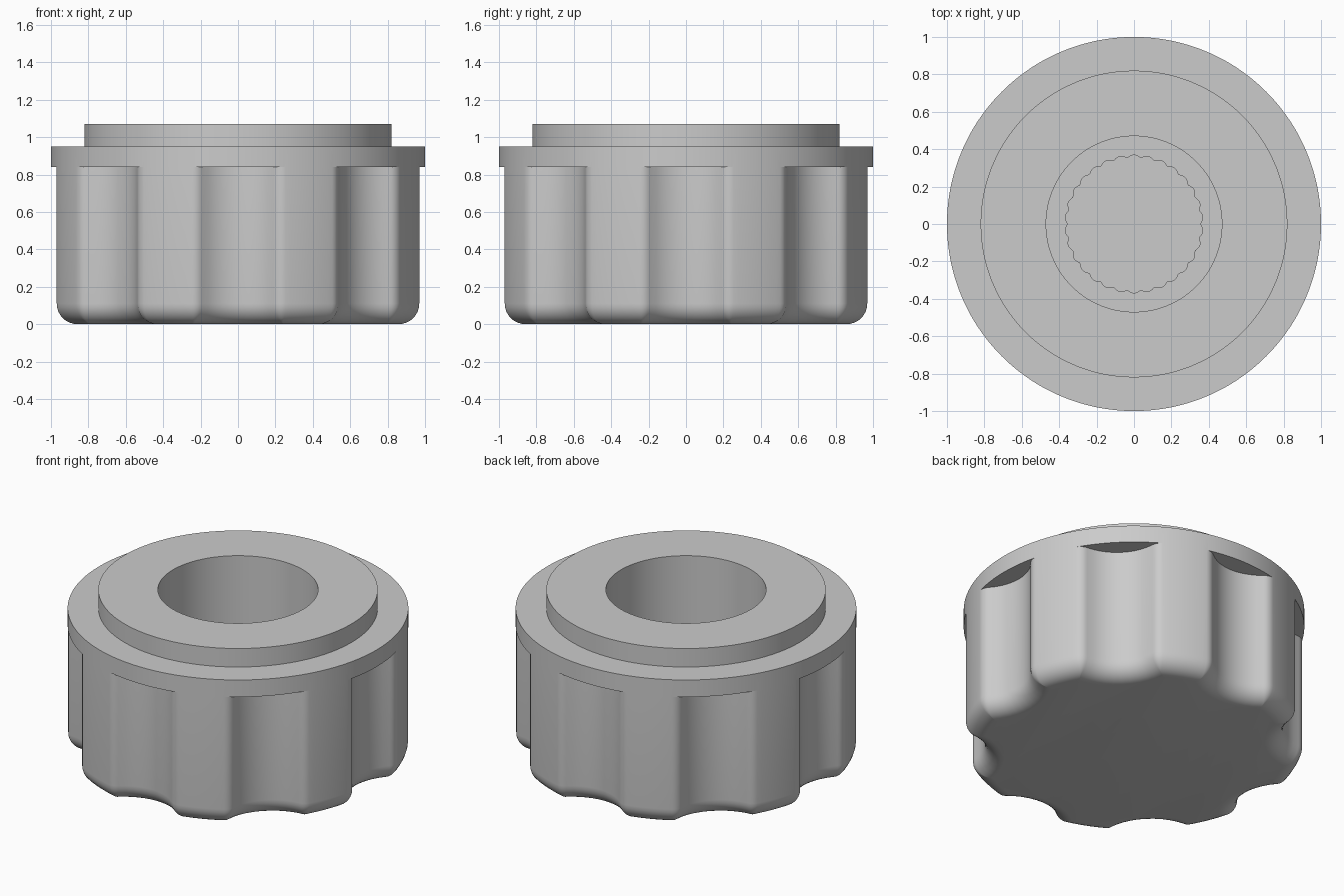
import bpy, bmesh
from math import pi, sin, cos, acos, atan2, hypot

cube = bpy.data.objects.get("Cube")
if cube:
    bpy.data.objects.remove(cube, do_unlink=True)

FLUTES, TEETH = 8, 30
SECTOR = 2 * pi / FLUTES
CORNER, BOTTOM_ROUND = 0.07, 0.11      # vertical and bottom edge rounding
FLUTE_DEEP, FLUTE_EDGE = 0.88, 0.255   # deepest radius, half width

# Flute circle tangent to the corner rounding
edge = atan2(FLUTE_EDGE, (1 - FLUTE_EDGE ** 2) ** 0.5)
cx, cy = (1 - CORNER) * cos(edge), (1 - CORNER) * sin(edge)
k = FLUTE_DEEP - cx
FLUTE_R = (k * k + cy * cy - CORNER ** 2) / (2 * (CORNER - k))
FLUTE_C = FLUTE_R + FLUTE_DEEP


def arc(center, radius, start, end, steps):
    """Arc points, leaving out the last one."""
    return [(center[0] + radius * cos(start + (end - start) * i / steps),
             center[1] + radius * sin(start + (end - start) * i / steps))
            for i in range(steps)]


def grip_outline(inset):
    """Fluted outline, offset inwards."""
    corner = max(CORNER - inset, 0.004)
    reach = 1 - inset - corner
    gap = FLUTE_R + inset + corner
    a = acos((reach ** 2 + FLUTE_C ** 2 - gap ** 2) / (2 * reach * FLUTE_C))
    b = atan2(reach * sin(a), FLUTE_C - reach * cos(a))
    c = SECTOR - a
    pts = arc((FLUTE_C, 0), FLUTE_R + inset, pi + b, pi - b, 10)
    pts += arc((reach * cos(a), reach * sin(a)), corner, -b, a, 5)
    pts += arc((0, 0), 1 - inset, a, c, 10)
    pts += arc((reach * cos(c), reach * sin(c)), corner, c, SECTOR + b, 5)
    ring = []
    for s in range(FLUTES):
        co, si = cos(s * SECTOR), sin(s * SECTOR)
        ring += [(x * co - y * si, x * si + y * co) for x, y in pts]
    return ring


outline = grip_outline(0)


def circle(radius):
    return [(x / hypot(x, y) * radius, y / hypot(x, y) * radius) for x, y in outline]


def spline_outline():
    first = atan2(outline[0][1], outline[0][0])
    angles = [first + 2 * pi * i / len(outline) for i in range(len(outline))]
    radii = [0.353 + 0.016 * abs(sin(TEETH / 2 * t)) for t in angles]
    return [(r * cos(t), r * sin(t)) for r, t in zip(radii, angles)]


# Sections from the rounded bottom, up the grip, over the collar, into the bore
sections = []
for i in range(9):
    t = pi / 2 * i / 8
    sections.append((grip_outline(BOTTOM_ROUND * (1 - sin(t))), BOTTOM_ROUND * (1 - cos(t))))
sections.append((outline, 0.84))
for radius, z in [(1, 0.84), (1, 0.95), (0.82, 0.95), (0.82, 1.07), (0.47, 1.07), (0.47, 0.42)]:
    sections.append((circle(radius), z))
sections += [(spline_outline(), 0.42), (spline_outline(), 0.15)]

bm = bmesh.new()
rings = [[bm.verts.new((x, y, z)) for x, y in pts] for pts, z in sections]
for low, high in zip(rings, rings[1:]):
    n = len(low)
    for i in range(n):
        j = (i + 1) % n
        bm.faces.new((low[i], low[j], high[j], high[i]))
bm.faces.new(rings[0][::-1])
bm.faces.new(rings[-1])
# Weld the lobes into the flush collar
bmesh.ops.remove_doubles(bm, verts=bm.verts, dist=0.0002)
bmesh.ops.recalc_face_normals(bm, faces=bm.faces)

mesh = bpy.data.meshes.new("fluted_knob")
bm.to_mesh(mesh)
bm.free()
knob = bpy.data.objects.new("fluted_knob", mesh)
bpy.context.collection.objects.link(knob)

# Plain grey material
grey = bpy.data.materials.new("light_grey")
grey.use_nodes = True
grey.diffuse_color = (0.6, 0.6, 0.6, 1)
grey.node_tree.nodes["Principled BSDF"].inputs["Base Color"].default_value = (0.6, 0.6, 0.6, 1)
mesh.materials.append(grey)

# Smooth shading with sharp edges kept
bpy.ops.object.select_all(action="DESELECT")
knob.select_set(True)
bpy.context.view_layer.objects.active = knob
bpy.ops.object.shade_smooth_by_angle(angle=pi / 6)
